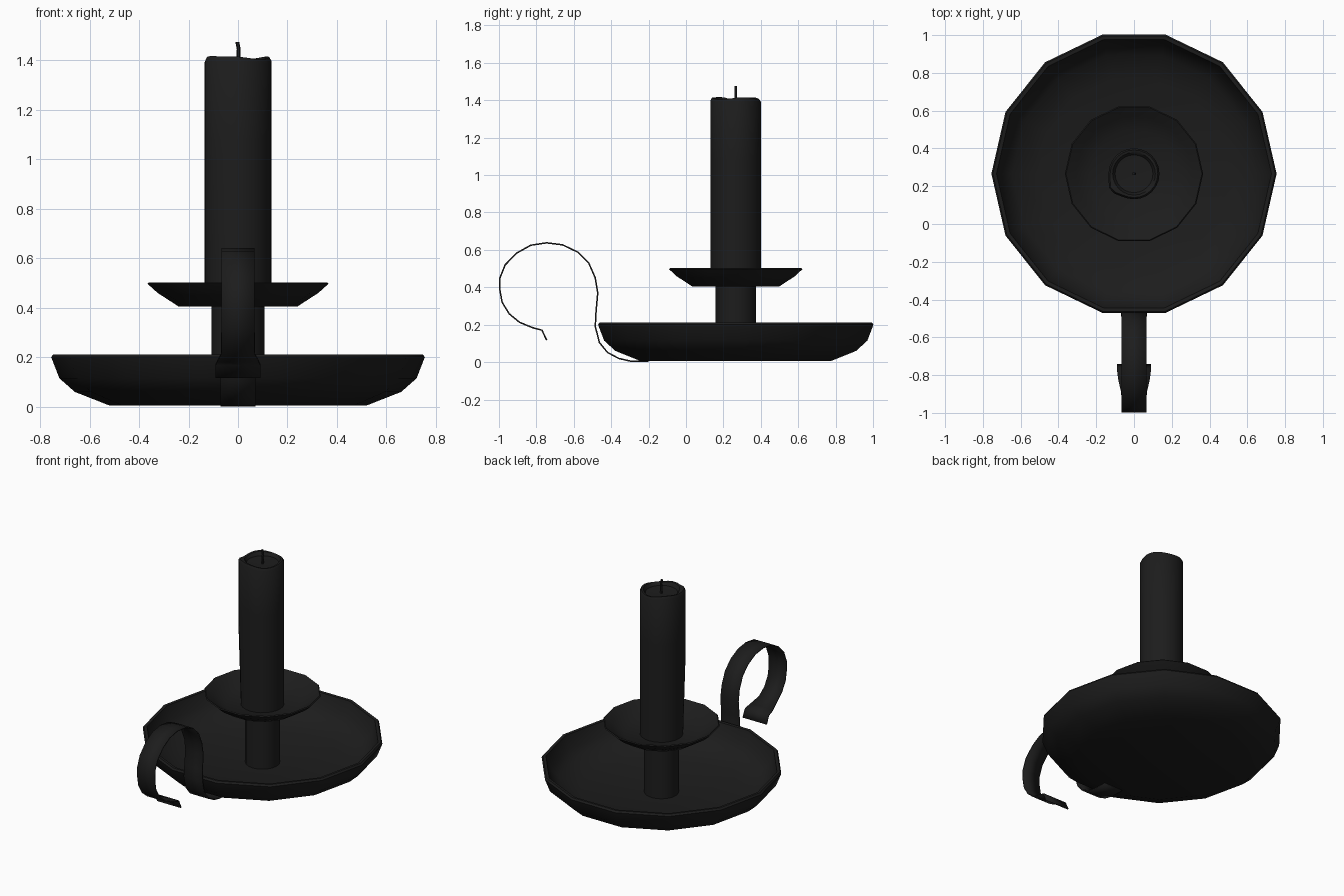
import bpy, bmesh, math

if "Cube" in bpy.data.objects:
    bpy.data.objects.remove(bpy.data.objects["Cube"])

CY = 0.266  # y of the candle axis
black = bpy.data.materials.new("black_iron")
black.diffuse_color = (0.012, 0.012, 0.012, 1)
black.use_nodes = True
black.node_tree.nodes["Principled BSDF"].inputs["Base Color"].default_value = black.diffuse_color


def finish(bm, name, angle=40):
    bmesh.ops.recalc_face_normals(bm, faces=bm.faces)
    me = bpy.data.meshes.new(name)
    bm.to_mesh(me)
    bm.free()
    ob = bpy.data.objects.new(name, me)
    bpy.context.collection.objects.link(ob)
    me.materials.append(black)
    bpy.ops.object.select_all(action='DESELECT')
    ob.select_set(True)
    bpy.context.view_layer.objects.active = ob
    bpy.ops.object.shade_smooth_by_angle(angle=math.radians(angle))
    return ob


def lathe(name, profile, sides, shape=None, angle=40):
    """Turn an (r, z) profile round the candle axis; r = 0 makes a pole."""
    bm = bmesh.new()
    rings = []
    for i, (r, z) in enumerate(profile):
        if r == 0:
            rings.append([bm.verts.new((0, CY, z))] * sides)
            continue
        ring = []
        for k in range(sides):
            a = math.tau * k / sides
            rr, zz = shape(i, a, r, z) if shape else (r, z)
            ring.append(bm.verts.new((rr * math.cos(a), CY + rr * math.sin(a), zz)))
        rings.append(ring)
    for A, B in zip(rings, rings[1:]):
        for k in range(sides):
            n = (k + 1) % sides
            bm.faces.new(dict.fromkeys((A[k], A[n], B[n], B[k])))
    return finish(bm, name, angle)


# wide dish with a thin wall
lathe("dish", [(0, .005), (.52, .005), (.66, .06), (.722, .115), (.755, .2), (.747, .212),
               (.728, .21), (.7, .125), (.645, .073), (.51, .02), (0, .02)], 14)

# tube holding up the drip pan
lathe("stem", [(0, .012), (.108, .012), (.108, .415), (0, .415)], 20)

# drip pan
lathe("drip_pan", [(0, .405), (.24, .405), (.325, .46), (.366, .497), (.36, .503),
                   (.31, .468), (.235, .42), (0, .42)], 14)


# candle with an uneven melted rim and one run of wax
def melt(i, a, r, z):
    d = abs((a - math.radians(215) + math.pi) % math.tau - math.pi)
    run = math.exp(-(d / 0.3) ** 2)
    if 2 <= i <= 5:
        r += 0.018 * run
    if 4 <= i <= 6:
        z += 0.006 * math.sin(3 * a + 0.6) + 0.012 * run
    return r, z


lathe("candle", [(0, .415), (.135, .415), (.135, 1.0), (.135, 1.08), (.135, 1.395),
                 (.126, 1.41), (.113, 1.408), (.1, 1.388), (0, 1.38)], 24, melt)

# slightly bent wick
bm = bmesh.new()
rings = []
for x, z in [(0, 1.37), (.001, 1.41), (.003, 1.445), (-.003, 1.475)]:
    rings.append([bm.verts.new((x + .008 * math.cos(k * math.tau / 6),
                                CY + .008 * math.sin(k * math.tau / 6), z)) for k in range(6)])
for A, B in zip(rings, rings[1:]):
    for k in range(6):
        bm.faces.new((A[k], A[(k + 1) % 6], B[(k + 1) % 6], B[k]))
bm.faces.new(rings[-1])
bm.faces.new(rings[0])
finish(bm, "wick")

# curled strap handle: (y, z, half width)
path = [(-.2, .004, .07), (-.3, .006, .07), (-.36, .02, .07), (-.42, .052, .07),
        (-.463, .105, .07), (-.485, .19, .07), (-.481, .27, .068), (-.472, .37, .067),
        (-.485, .45, .066), (-.52, .53, .066), (-.58, .589, .066), (-.66, .627, .066),
        (-.745, .638, .066), (-.83, .625, .066), (-.905, .583, .066), (-.967, .52, .066),
        (-.995, .45, .066), (-.995, .385, .066), (-.983, .32, .066), (-.945, .258, .066),
        (-.89, .213, .068), (-.82, .184, .084), (-.77, .171, .09), (-.745, .117, .09)]
bm = bmesh.new()
rows = [[bm.verts.new((s * w, y, z)) for s in (-1, 1)] for y, z, w in path]
for A, B in zip(rows, rows[1:]):
    bm.faces.new((A[0], A[1], B[1], B[0]))
handle = finish(bm, "handle")
solid = handle.modifiers.new("thickness", 'SOLIDIFY')
solid.thickness = 0.008
solid.offset = 0
